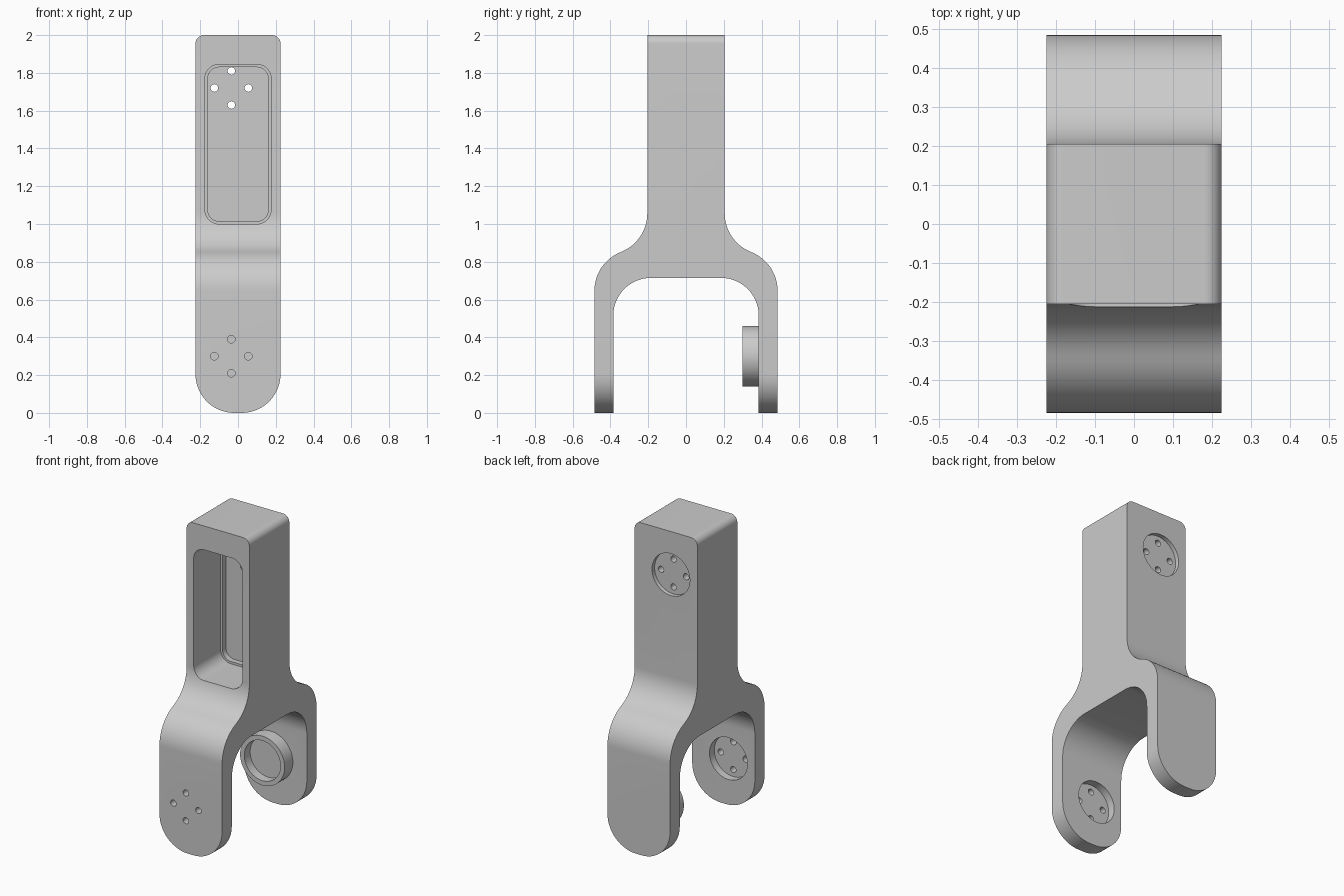
import bpy, bmesh
from math import pi, cos, sin
from mathutils import Vector

if "Cube" in bpy.data.objects:
    bpy.data.objects.remove(bpy.data.objects["Cube"])


def rounded(corners, seg=14):
    """Closed outline from (u, v, radius) corners, each filleted by an arc."""
    out = []
    n = len(corners)
    for i, (u, v, r) in enumerate(corners):
        p = Vector((u, v))
        if r == 0:
            out.append(p)
            continue
        a = (Vector(corners[i - 1][:2]) - p).normalized()
        b = (Vector(corners[(i + 1) % n][:2]) - p).normalized()
        half = a.angle(b) / 2
        centre = p + (a + b).normalized() * (r / sin(half))
        start = p + a * (r * cos(half) / sin(half)) - centre
        end = p + b * (r * cos(half) / sin(half)) - centre
        turn = pi - 2 * half
        for k in range(seg + 1):
            t = k / seg
            out.append(centre + (start * sin((1 - t) * turn) + end * sin(t * turn)) / sin(turn))
    return out


def circle(u, v, r, n):
    return [Vector((u + r * cos(2 * pi * k / n), v + r * sin(2 * pi * k / n))) for k in range(n)]


def prism(name, outline, axis, lo, hi):
    """Extrude an outline along x (outline in y,z) or y (outline in x,z)."""
    place = (lambda p, d: (d, p.x, p.y)) if axis == 'X' else (lambda p, d: (p.x, d, p.y))
    bm = bmesh.new()
    rings = [[bm.verts.new(place(p, d)) for p in outline] for d in (lo, hi)]
    n = len(outline)
    for ring in rings:
        bm.faces.new(ring)
    for i in range(n):
        j = (i + 1) % n
        bm.faces.new((rings[0][i], rings[0][j], rings[1][j], rings[1][i]))
    bmesh.ops.recalc_face_normals(bm, faces=bm.faces[:])
    mesh = bpy.data.meshes.new(name)
    bm.to_mesh(mesh)
    bm.free()
    ob = bpy.data.objects.new(name, mesh)
    bpy.context.collection.objects.link(ob)
    return ob


def combine(target, tool, operation):
    mod = target.modifiers.new(operation, 'BOOLEAN')
    mod.operation, mod.solver, mod.object = operation, 'EXACT', tool
    bpy.context.view_layer.objects.active = target
    bpy.ops.object.modifier_apply(modifier=mod.name)
    bpy.data.objects.remove(tool)


# Forked body: mirrored side profile
W = 0.225
half = [(0.205, 2, 0), (0.205, 0.912, 0.22), (0.485, 0.791, 0.22),
        (0.485, 0, 0), (0.385, 0, 0), (0.385, 0.715, 0.2)]
profile = half + [(-y, z, r) for y, z, r in reversed(half)]
body = prism("fork_bracket", rounded(profile), 'X', -W, W)

# Rounded front silhouette
front = [(-W, 0, 0.205), (W, 0, 0.205), (W, 2, 0.045), (-W, 2, 0.045)]
combine(body, prism("silhouette", rounded(front), 'Y', -0.7, 0.7), 'INTERSECT')

# Pivot boss on the rear arm
PX, PZ, TOPZ = -0.035, 0.3, 1.72
combine(body, prism("boss", circle(PX, PZ, 0.16, 64), 'Y', 0.3, 0.43), 'UNION')
combine(body, prism("boss_bore", circle(PX, PZ, 0.13, 64), 'Y', 0.2, 0.36), 'DIFFERENCE')

# Stepped front pocket
for w, z0, z1, r, depth in ((0.175, 1.0, 1.845, 0.075, 0.07), (0.16, 1.015, 1.83, 0.06, 0.105)):
    rect = [(-w, z0, r), (w, z0, r), (w, z1, r), (-w, z1, r)]
    combine(body, prism("pocket", rounded(rect), 'Y', -0.6, depth), 'DIFFERENCE')

# Round horn recesses with four screw holes each
for z, r0, r1, h0, h1 in ((TOPZ, 0.178, 0.3, 0.0, 0.4), (PZ, -0.435, -0.3, -0.6, -0.3)):
    combine(body, prism("recess", circle(PX, z, 0.136, 64), 'Y', r0, r1), 'DIFFERENCE')
    for k in range(4):
        hx, hz = PX + 0.09 * cos(k * pi / 2), z + 0.09 * sin(k * pi / 2)
        combine(body, prism("screw_hole", circle(hx, hz, 0.02, 24), 'Y', h0, h1), 'DIFFERENCE')

# Smooth curves, sharp edges
bpy.ops.object.select_all(action='DESELECT')
body.select_set(True)
bpy.context.view_layer.objects.active = body
bpy.ops.object.shade_smooth_by_angle(angle=pi / 6)
